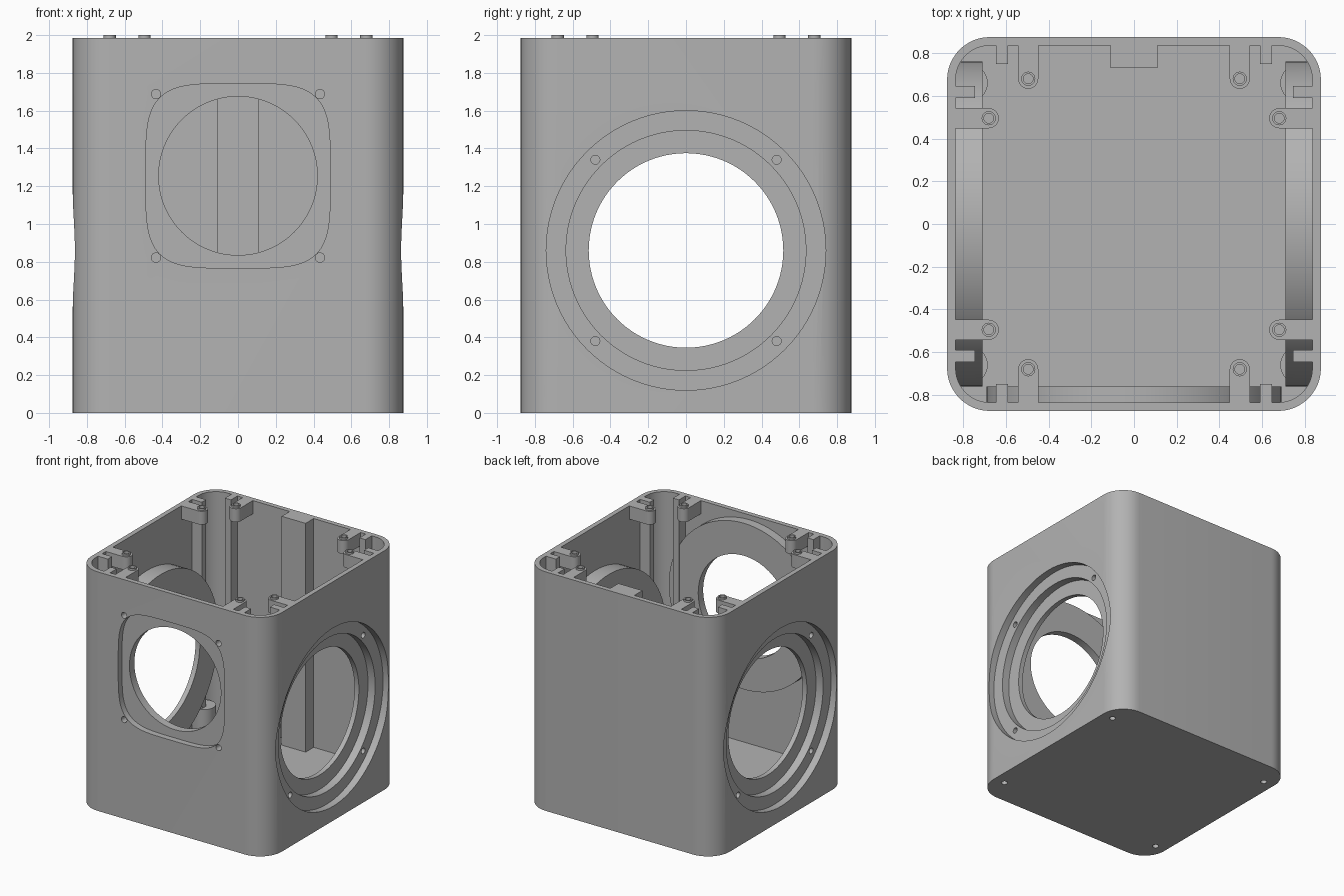
import bpy, bmesh, math
from mathutils import Matrix, Vector

if "Cube" in bpy.data.objects:
    bpy.data.objects.remove(bpy.data.objects["Cube"])

H = 1.985                      # rim height
FLOOR = 0.085
SIDE_Z, FRONT_Z = 0.86, 1.255  # opening centres

grey = bpy.data.materials.new("housing grey")
grey.diffuse_color = (0.45, 0.45, 0.45, 1)
grey.use_nodes = True
grey.node_tree.nodes["Principled BSDF"].inputs["Base Color"].default_value = grey.diffuse_color


def prism(name, pts, lo, hi, axis="z"):
    """Extrude a 2D outline from lo to hi along an axis."""
    place = {"x": lambda a, b, t: (t, a, b),
             "y": lambda a, b, t: (a, t, b),
             "z": lambda a, b, t: (a, b, t)}[axis]
    bm = bmesh.new()
    v0 = [bm.verts.new(place(a, b, lo)) for a, b in pts]
    v1 = [bm.verts.new(place(a, b, hi)) for a, b in pts]
    bm.faces.new(v0)
    bm.faces.new(v1)
    n = len(pts)
    for i in range(n):
        j = (i + 1) % n
        bm.faces.new((v0[i], v0[j], v1[j], v1[i]))
    bmesh.ops.recalc_face_normals(bm, faces=bm.faces)
    mesh = bpy.data.meshes.new(name)
    bm.to_mesh(mesh)
    bm.free()
    mesh.materials.append(grey)
    ob = bpy.data.objects.new(name, mesh)
    bpy.context.collection.objects.link(ob)
    return ob


def circle(a, b, r, n=32):
    return [(a + r * math.cos(2 * math.pi * i / n),
             b + r * math.sin(2 * math.pi * i / n)) for i in range(n)]


def rect(a0, b0, a1, b1):
    a0, a1 = sorted((a0, a1))
    b0, b1 = sorted((b0, b1))
    return [(a0, b0), (a1, b0), (a1, b1), (a0, b1)]


def rounded(half, r, n=12):
    pts = []
    for q, (sx, sy) in enumerate(((1, 1), (-1, 1), (-1, -1), (1, -1))):
        for i in range(n + 1):
            t = math.pi / 2 * (q + i / n)
            pts.append((sx * (half - r) + r * math.cos(t),
                        sy * (half - r) + r * math.sin(t)))
    return pts


def squircle(a, b, half, n=96, power=4.2):
    pts = []
    for i in range(n):
        t = 2 * math.pi * i / n
        c, s = math.cos(t), math.sin(t)
        k = half / (abs(c) ** power + abs(s) ** power) ** (1 / power)
        pts.append((a + k * c, b + k * s))
    return pts


def tab(x, y, wx, wy, r=0.047, n=16):
    """Round-ended tab from a screw centre out to the wall."""
    c, w = Vector((x, y)), Vector((wx, wy))
    d = (w - c).normalized()
    side = Vector((-d.y, d.x))
    arc = [c - d * r * math.sin(math.pi * i / n) + side * r * math.cos(math.pi * i / n)
           for i in range(n + 1)]
    return [tuple(p) for p in arc + [w - side * r, w + side * r]]


def boolean(target, parts, op):
    for p in parts:
        m = target.modifiers.new(p.name, "BOOLEAN")
        m.object, m.operation, m.solver = p, op, "EXACT"
        bpy.context.view_layer.objects.active = target
        bpy.ops.object.modifier_apply(modifier=m.name)
        bpy.data.objects.remove(p)


# Rounded open-topped shell
housing = prism("housing", rounded(0.875, 0.2), 0, H)
boolean(housing, [prism("cavity", rounded(0.835, 0.16), FLOOR, H + 0.2)], "DIFFERENCE")

# Inner thickening rings, back spine, ribs, tabs and floor posts
add = [prism("front_ring", circle(0, FRONT_Z, 0.69, 96), -0.845, -0.76, "y"),
       prism("back_spine", rect(-0.11, 0.73, 0.11, 0.855), 0.04, H)]
screws = []
for s in (-1, 1):
    add.append(prism("side_ring", circle(0, SIDE_Z, 0.76, 96),
                     min(s * 0.71, s * 0.845), max(s * 0.71, s * 0.845), "x"))
    for t in (-1, 1):
        add += [prism("wall_rib", rect(s * 0.59, t * 0.75, s * 0.645, t * 0.855), 0.04, H),
                prism("side_rib", rect(s * 0.745, t * 0.59, s * 0.855, t * 0.645), 0.04, H),
                prism("floor_post", circle(s * 0.775, t * 0.66, 0.09), 0.04, 0.27),
                prism("wall_tab", tab(s * 0.495, t * 0.68, s * 0.495, t * 0.855), H - 0.11, H),
                prism("side_tab", tab(s * 0.68, t * 0.495, s * 0.855, t * 0.495), H - 0.11, H)]
        screws += [(s * 0.495, t * 0.68), (s * 0.68, t * 0.495)]
add += [prism("screw_collar", circle(x, y, 0.033, 24), H - 0.05, 2.0) for x, y in screws]
boolean(housing, add, "UNION")

# Openings, stepped recesses and screw holes
cut = [prism("front_recess", squircle(0, FRONT_Z, 0.488), -1, -0.825, "y"),
       prism("front_opening", circle(0, FRONT_Z, 0.42, 96), -1, -0.6, "y")]
for s in (-1, 1):
    for r, depth in ((0.74, 0.815), (0.635, 0.75), (0.515, 0.6)):
        cut.append(prism("side_opening", circle(0, SIDE_Z, r, 96),
                         min(s * depth, s), max(s * depth, s), "x"))
    for t in (-1, 1):
        cut += [prism("front_hole", circle(s * 0.434, FRONT_Z + t * 0.433, 0.025, 16), -1, -0.79, "y"),
                prism("base_hole", circle(s * 0.775, t * 0.66, 0.025, 16), -0.1, 0.2)]
        for u in (-1, 1):
            cut.append(prism("ring_hole", circle(u * 0.48, SIDE_Z + t * 0.48, 0.024, 16),
                             min(s * 0.74, s), max(s * 0.74, s), "x"))
cut += [prism("screw_hole", circle(x, y, 0.023, 16), H - 0.08, 2.1) for x, y in screws]
boolean(housing, cut, "DIFFERENCE")

# Smooth curved walls, crisp edges
bpy.ops.object.select_all(action="DESELECT")
housing.select_set(True)
bpy.context.view_layer.objects.active = housing
bpy.ops.object.shade_smooth_by_angle(angle=math.radians(30))
